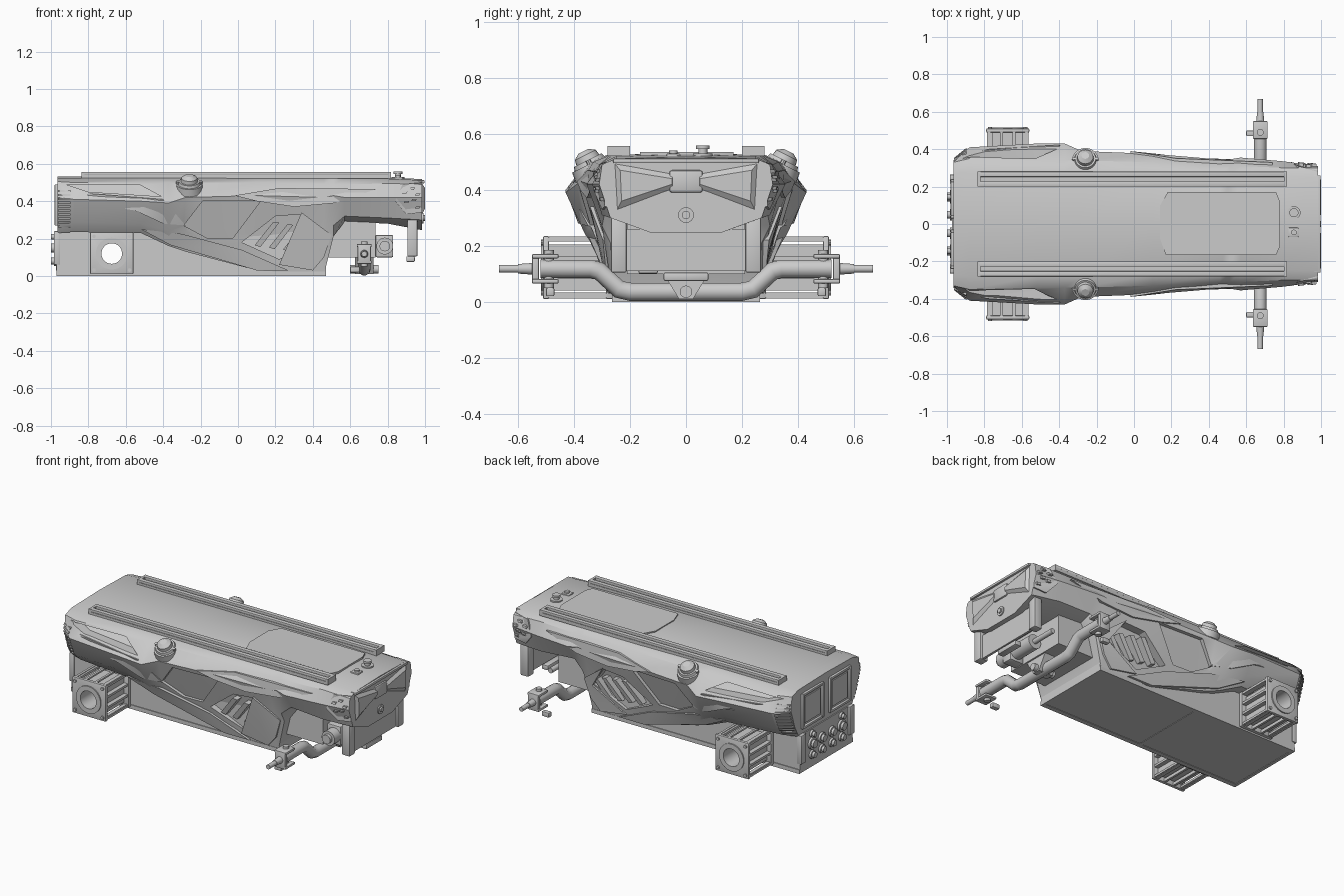
import bpy, bmesh, math
from mathutils import Vector

if "Cube" in bpy.data.objects:
    bpy.data.objects.remove(bpy.data.objects["Cube"])

def finish(name, bm):
    bmesh.ops.recalc_face_normals(bm, faces=bm.faces)
    me = bpy.data.meshes.new(name)
    bm.to_mesh(me)
    bm.free()
    ob = bpy.data.objects.new(name, me)
    bpy.context.collection.objects.link(ob)
    return ob

def loft(name, rings):
    bm = bmesh.new()
    vs = [[bm.verts.new(p) for p in r] for r in rings]
    n = len(rings[0])
    for a, b in zip(vs, vs[1:]):
        for i in range(n):
            j = (i + 1) % n
            bm.faces.new((a[i], a[j], b[j], b[i]))
    caps = [bm.faces.new(vs[0]), bm.faces.new(vs[-1])]
    bmesh.ops.triangulate(bm, faces=caps)
    return finish(name, bm)

def box(name, x0, x1, y0, y1, z0, z1, bevel=0.0):
    bm = bmesh.new()
    bmesh.ops.create_cube(bm, size=1)
    for v in bm.verts:
        v.co = ((x0 + x1) / 2 + v.co.x * (x1 - x0), (y0 + y1) / 2 + v.co.y * (y1 - y0),
                (z0 + z1) / 2 + v.co.z * (z1 - z0))
    if bevel:
        bmesh.ops.bevel(bm, geom=bm.edges[:], offset=bevel, segments=2, affect='EDGES', profile=0.5)
    return finish(name, bm)

def cyl(name, a, b, r, r2=None, n=24):
    a, b = Vector(a), Vector(b)
    bm = bmesh.new()
    bmesh.ops.create_cone(bm, cap_ends=True, segments=n, radius1=r, radius2=r if r2 is None else r2,
                          depth=(b - a).length)
    q = Vector((0, 0, 1)).rotation_difference(b - a)
    for v in bm.verts:
        v.co = q @ v.co + (a + b) / 2
    return finish(name, bm)

def boolean(ob, cutter):
    m = ob.modifiers.new('cut', 'BOOLEAN')
    m.operation, m.object, m.solver = 'DIFFERENCE', cutter, 'EXACT'
    bpy.context.view_layer.objects.active = ob
    bpy.ops.object.modifier_apply(modifier=m.name)

# Hull cross-sections: x, then half-profile from roof edge down to the sill
S = [(-.965, (.27, .525), (.33, .505), (.34, .42), (.30, .30), (.26, .23)),
     (-.88, (.28, .525), (.35, .50), (.41, .41), (.36, .29), (.30, .235)),
     (-.52, (.28, .525), (.34, .50), (.43, .40), (.37, .28), (.33, .23)),
     (-.37, (.28, .525), (.34, .50), (.43, .39), (.36, .24), (.30, .16)),
     (-.28, (.28, .525), (.34, .50), (.39, .42), (.33, .24), (.29, .13)),
     (.10, (.27, .525), (.33, .50), (.375, .43), (.31, .22), (.265, .03)),
     (.46, (.27, .525), (.31, .49), (.345, .42), (.29, .22), (.26, .01)),
     (.51, (.27, .525), (.31, .49), (.345, .43), (.30, .27), (.27, .21)),
     (.57, (.26, .525), (.31, .49), (.355, .42), (.29, .32), (.20, .29)),
     (.80, (.25, .52), (.30, .495), (.335, .42), (.30, .31), (.20, .28)),
     (.985, (.25, .512), (.30, .49), (.31, .42), (.27, .30), (.12, .245))]

def hull_y(x, z):
    x = min(max(x, S[0][0]), S[-1][0])
    for a, b in zip(S, S[1:]):
        if x <= b[0]:
            t = (x - a[0]) / (b[0] - a[0])
            P = [Vector(p).lerp(Vector(q), t) for p, q in zip(a[1:], b[1:])]
            break
    z = min(max(z, P[-1].y), P[0].y)
    for p, q in zip(P, P[1:]):
        if z >= q.y - 1e-6:
            return p.x + (q.x - p.x) * (p.y - z) / (p.y - q.y)
    return P[-1].x

def skin(name, pts, s, out, depth):
    """Plate following the hull side, outline given in x, z."""
    bm = bmesh.new()
    O = [bm.verts.new((x, s * (hull_y(x, z) + out), z)) for x, z in pts]
    I = [bm.verts.new((x, s * (hull_y(x, z) - depth), z)) for x, z in pts]
    n = len(pts)
    for i in range(n):
        bm.faces.new((O[i], O[(i + 1) % n], I[(i + 1) % n], I[i]))
    bmesh.ops.triangulate(bm, faces=[bm.faces.new(O), bm.faces.new(I)])
    return finish(name, bm)

# Upper hull
rings = []
for sec in S:
    x, h = sec[0], sec[1:]
    rings.append([(x, y, z) for y, z in h] + [(x, -y, z) for y, z in reversed(h)] + [(x, 0, h[0][1] + .006)])
hull = loft('hull', rings)
INTAKE = [(-.92, .49), (-.53, .49), (-.41, .425), (-.80, .45)]
SIDE = [(-.29, .27), (-.19, .40), (.12, .40), (-.03, .20), (-.16, .20)]
VENT = [(.02, .18), (.20, .32), (.34, .33), (.44, .20), (.22, .09)]
for s in (1, -1):
    for pts, d in ((INTAKE, .06), (SIDE, .022), (VENT, .05)):
        c = skin('cutter', pts, s, .06, d)
        boolean(hull, c)
        bpy.data.objects.remove(c)

# Battery tray, underside panels and front box, with the motor bore through
bore = cyl('bore', (-.675, -.8, .12), (-.675, .8, .12), .055, n=32)
tray = box('battery_tray', -.97, .47, -.26, .26, .008, .235)
boolean(tray, bore)
for x0, x1 in ((-.95, -.26), (-.24, .45)):
    box('floor_panel', x0, x1, -.235, .235, .003, .012)
for s in (1, -1):
    box('tray_rail', -.97, .47, s * .25 - .015, s * .25 + .015, 0, .025)
for x in (-.96, -.25, .46):
    box('tray_crossbar', x - .01, x + .01, -.26, .26, 0, .02)
box('front_box', .46, .735, -.21, .21, .10, .30)
box('bumper_panel', .93, .945, -.22, .22, .11, .26)
box('bumper_foot', .90, .945, -.08, .08, .075, .105, .006)

# Side fairings, vent slats and louvres
FAIR = [[(-.52, .25), (-.30, .225), (.02, .14), (.27, .03), (.10, .03), (-.36, .165)],
        [(-.02, .43), (.22, .47), (.74, .465), (.52, .39), (.30, .37), (.10, .40)],
        [(.34, .34), (.50, .22), (.46, .10), (.40, .03), (.22, .06), (.44, .19)],
        [(-.95, .45), (-.78, .44), (-.40, .41), (-.28, .27), (-.40, .28), (-.55, .35), (-.93, .41)]]
for s in (1, -1):
    for pts, o in zip(FAIR, (.014, .012, .012, .008)):
        skin('side_fairing', pts, s, o, .04)
    for i in range(4):
        x, z = .09 + i * .075, .165 - i * .012
        skin('vent_slat', [(x, z), (x + .10, z + .125), (x + .13, z + .12), (x + .03, z - .01)], s, 0, .045)
    for i in range(10):
        z = .26 + i * .021
        skin('rear_louvre', [(-.962, z), (-.962, z + .011), (-.895, z + .011), (-.895, z)], s, .012, .02)
    # Nose corner plate with small slots
    skin('nose_corner_plate', [(.84, .40), (.88, .49), (.985, .50), (.985, .34), (.90, .33)], s, .008, .03)
    for x, z in ((.89, .44), (.93, .46), (.96, .43), (.90, .39), (.94, .40), (.96, .36)):
        skin('nose_slot', [(x - .014, z), (x - .008, z + .012), (x + .016, z + .012), (x + .01, z)], s, .013, .01)

    # Drive motors: flanges, ribbed casing
    ys = lambda a, b: sorted((s * a, s * b))
    parts = [box('motor_outer_flange', -.79, -.56, *ys(.49, .51), .01, .235, .004),
             box('motor_inner_flange', -.79, -.56, *ys(.26, .285), .01, .235, .004),
             box('motor_casing', -.76, -.59, *ys(.255, .50), .04, .205),
             cyl('motor_ring', (-.675, s * .50, .12), (-.675, s * .517, .12), .085, n=32)]
    for p in parts:
        boolean(p, bore)
    for i in range(4):
        o = -.10 + i * .0667
        for z in (.0225, .2225):
            box('motor_fin', -.682 + o, -.668 + o, *ys(.27, .5), z - .02 * (z < .1) + .01 * (z < .1), z + .01)
            box('motor_fin', *((-.787, -.755) if z < .1 else (-.595, -.563)), *ys(.27, .5),
                .115 + o, .129 + o)
    for dx in (-.095, .095):
        for dz in (-.09, .09):
            cyl('motor_bolt', (-.675 + dx, s * .505, .122 + dz), (-.675 + dx, s * .518, .122 + dz), .01, n=8)

    # Slotted roof rails
    box('roof_rail', -.83, .81, *ys(.20, .28), .52, .54)
    for a, b in ((.20, .228), (.252, .28)):
        box('roof_rail_lip', -.83, .81, *ys(a, b), .54, .557, .003)
    for x in (-.83, .81):
        box('rail_end_cap', x - .008, x + .008, *ys(.20, .28), .52, .557)

    # Shoulder sensors
    base, d = Vector((-.26, s * .335, .475)), Vector((0, s * .45, .9)).normalized()
    for t0, t1, r, r2 in ((-.02, .02, .075, .07), (.02, .035, .06, .055), (.035, .055, .045, .042),
                          (.055, .07, .042, .02)):
        cyl('shoulder_sensor', base + d * t0, base + d * t1, r, r2)
    for k in (-1, 1):
        c = base + Vector((k * .062, 0, 0))
        cyl('sensor_bolt', c, c + d * .035, .009, n=8)

    # Corner posts front and rear
    box('front_post', .905, .96, *ys(.212, .268), .105, .30, .006)
    box('rear_post', -.985, -.95, *ys(.215, .265), .06, .24, .006)

    # Steering knuckle, king pin and spindle
    box('knuckle_web', .64, .71, *ys(.525, .55), .065, .17, .005)
    for z in (.065, .155):
        box('knuckle_ear', .635, .715, *ys(.455, .55), z, z + .016, .005)
    cyl('king_pin', (.675, s * .49, .05), (.675, s * .49, .185), .018)
    box('steering_arm', .60, .65, *ys(.47, .50), .02, .05, .005)
    cyl('spindle_hub', (.675, s * .545, .118), (.675, s * .60, .118), .021, .017)
    cyl('spindle', (.675, s * .60, .118), (.675, s * .667, .118), .014)

    # Rear door frames
    for a, b, z0, z1 in ((.03, .045, .27, .49), (.225, .24, .27, .49), (.045, .225, .475, .49), (.045, .225, .27, .285)):
        box('rear_door_frame', -.98, -.96, *ys(a, b), z0, z1, .003)
    box('rear_door', -.972, -.96, *ys(.06, .21), .30, .46)
    for y, z, r in ((.05, .08, .022), (.05, .15, .026), (.145, .08, .022), (.145, .15, .03), (.145, .21, .018)):
        cyl('rear_socket', (-.96, s * y, z), (-.985, s * y, z), r * 1.2)
        cyl('rear_socket_cap', (-.985, s * y, z), (-1.0, s * y, z), r * .8, n=16)

    # Bow-tie facets on the nose front
    bm = bmesh.new()
    v = [bm.verts.new(p) for p in ((.98, s * .26, .50), (.98, s * .04, .46), (.98, s * .04, .40),
                                   (.98, s * .25, .32), (1.0, s * .235, .47), (1.0, s * .05, .44),
                                   (1.0, s * .05, .42), (1.0, s * .23, .36))]
    for f in ((0, 1, 5, 4), (1, 2, 6, 5), (2, 3, 7, 6), (3, 0, 4, 7), (4, 5, 6, 7), (3, 2, 1, 0)):
        bm.faces.new([v[i] for i in f])
    finish('nose_facet', bm)

bpy.data.objects.remove(bore)
box('rear_lower_panel', -.972, -.96, -.21, .21, .03, .24)
box('nose_badge_block', .97, .995, -.06, .06, .39, .47, .01)
box('nose_top_lip', .96, .998, -.26, .26, .495, .512, .005)

# Tow eye
cyl('tow_base', (.97, 0, .31), (.992, 0, .31), .028)
cyl('tow_pin', (.985, 0, .31), (1.0, 0, .31), .015)

# Roof hatch and small roof fittings
loft('roof_hatch', [[(x, y, z) for x, y in ((.14, -.08), (.17, -.165), (.76, -.165), (.78, -.12), (.78, .12),
                                            (.76, .17), (.18, .17), (.14, .10))] for z in (.51, .536)])
cyl('roof_button_base', (.855, .06, .51), (.855, .06, .53), .035)
cyl('roof_button_stem', (.855, .06, .53), (.855, .06, .548), .016)
cyl('roof_button', (.855, .06, .545), (.855, .06, .558), .024)
box('roof_key_switch', .825, .88, -.07, -.02, .51, .53, .005)
cyl('roof_key', (.855, -.045, .53), (.855, -.045, .54), .015)

# Front axle beam, swept along a bent path
cu = bpy.data.curves.new('axle_beam', 'CURVE')
cu.dimensions, cu.bevel_depth, cu.bevel_resolution, cu.use_fill_caps = '3D', .034, 3, True
path = [(-.52, .118), (-.34, .118), (-.31, .11), (-.24, .045), (-.20, .036)]
path += [(-y, z) for y, z in reversed(path)]
sp = cu.splines.new('POLY')
sp.points.add(len(path) - 1)
for p, (y, z) in zip(sp.points, path):
    p.co = (.675, y, z, 1)
axle = bpy.data.objects.new('axle_beam', cu)
bpy.context.collection.objects.link(axle)
loft('axle_pivot_bracket', [[(x, -.08, .10), (x, .08, .10), (x, .025, .01), (x, -.025, .01)] for x in (.625, .725)])
cyl('axle_pivot', (.60, 0, .036), (.75, 0, .036), .022)

# Steering actuator
cyl('steering_motor', (.785, -.23, .16), (.785, .06, .16), .045)
cyl('steering_motor_cap', (.785, -.25, .16), (.785, -.23, .16), .028)
cyl('steering_rod', (.785, .06, .16), (.785, .22, .16), .016)
box('steering_gearbox', .735, .83, -.17, -.10, .10, .22, .008)

# Shading
bpy.ops.object.select_all(action='DESELECT')
for ob in bpy.context.collection.objects:
    if ob.type == 'MESH':
        ob.select_set(True)
        bpy.context.view_layer.objects.active = ob
bpy.ops.object.shade_smooth_by_angle(angle=math.radians(30))
